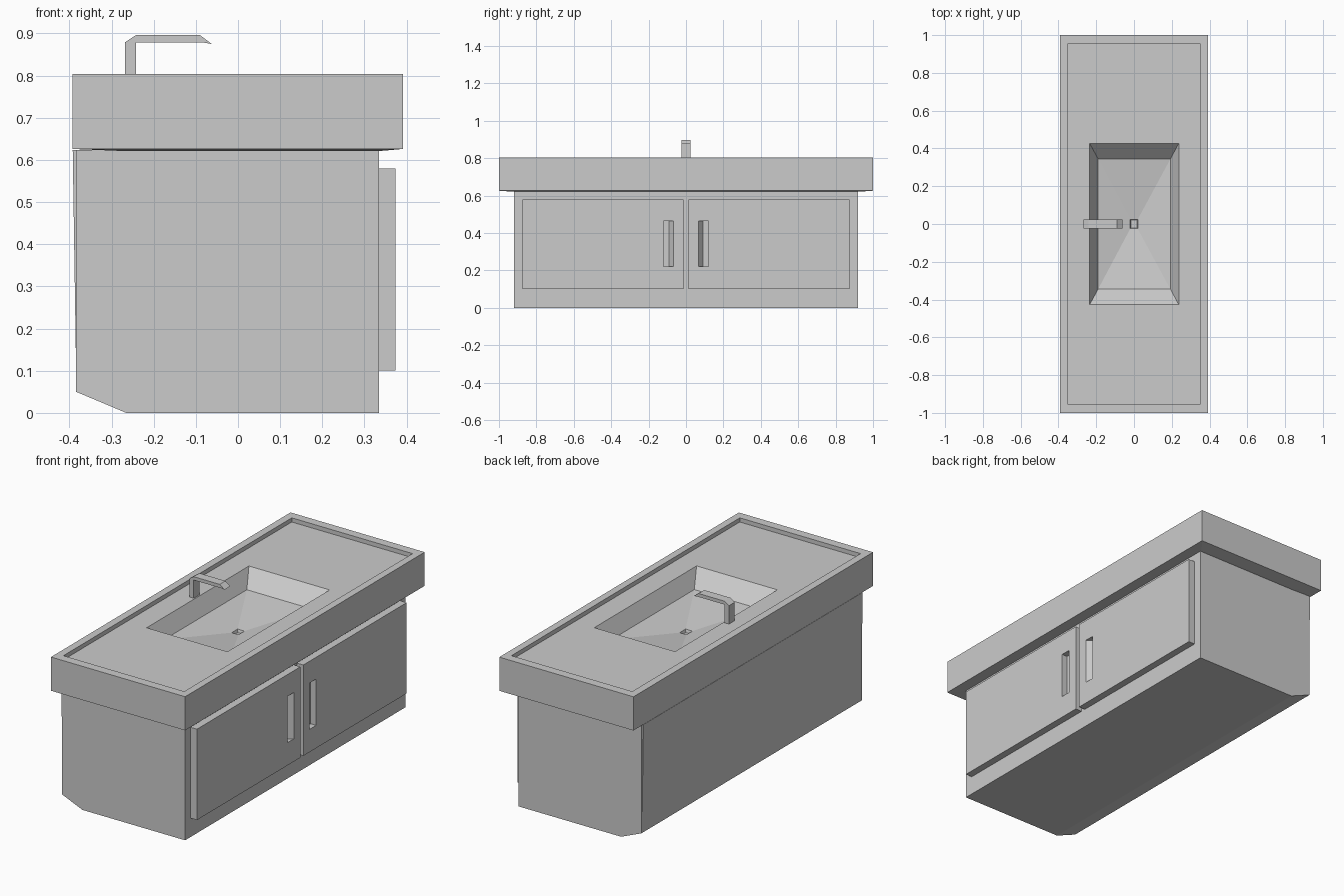
import bpy, bmesh

if "Cube" in bpy.data.objects:
    bpy.data.objects.remove(bpy.data.objects["Cube"])


def finish(name, bm):
    bmesh.ops.recalc_face_normals(bm, faces=bm.faces)
    mesh = bpy.data.meshes.new(name)
    bm.to_mesh(mesh)
    bm.free()
    obj = bpy.data.objects.new(name, mesh)
    bpy.context.collection.objects.link(obj)
    return obj


def skin(name, loops):
    """Bridge successive closed loops of points and cap both ends."""
    bm = bmesh.new()
    rows = [[bm.verts.new(p) for p in loop] for loop in loops]
    for a, b in zip(rows, rows[1:]):
        n = len(a)
        for i in range(n):
            j = (i + 1) % n
            bm.faces.new((a[i], a[j], b[j], b[i]))
    bm.faces.new(rows[0])
    bm.faces.new(rows[-1])
    return finish(name, bm)


def rect(x0, x1, y, z):
    return [(x0, -y, z), (x1, -y, z), (x1, y, z), (x0, y, z)]


def extrude_y(name, profile, y0, y1):
    return skin(name, [[(x, y, z) for x, z in profile] for y in (y0, y1)])


def extrude_z(name, outline, z0, z1):
    return skin(name, [[(x, y, z) for x, y in outline] for z in (z0, z1)])


# Countertop with raised rim, sunken deck, basin and drain
skin("countertop_basin", [
    rect(-0.27, 0.335, 0.93, 0.621),
    rect(-0.393, 0.391, 1.0, 0.626),
    rect(-0.393, 0.391, 1.0, 0.804),
    rect(-0.353, 0.353, 0.953, 0.804),
    rect(-0.353, 0.353, 0.953, 0.782),
    rect(-0.235, 0.237, 0.427, 0.782),
    rect(-0.19, 0.193, 0.345, 0.70),
    rect(-0.02, 0.02, 0.025, 0.66),
    rect(-0.015, 0.015, 0.02, 0.645),
])

# Cabinet body with chamfered lower back edge
extrude_y("cabinet", [(-0.384, 0.05), (-0.265, 0), (0.335, 0),
                      (0.335, 0.624), (-0.384, 0.624)], -0.92, 0.92)

# Thin leaning back panel
extrude_y("back_panel", [(-0.380, 0.1), (-0.380, 0.624), (-0.392, 0.624),
                         (-0.384, 0.1)], -0.915, 0.915)

# Doors with recessed finger pulls
for side, label in ((-1, "left"), (1, "right")):
    door = extrude_z(label + "_door", [(0.33, side * 0.0125), (0.373, side * 0.0125),
                                       (0.373, side * 0.875), (0.33, side * 0.875)], 0.10, 0.58)
    cutter = extrude_z("pull_cutter", [(0.383, side * 0.058), (0.340, side * 0.092),
                                       (0.340, side * 0.12), (0.383, side * 0.12)], 0.22, 0.465)
    cutter.hide_render = True
    mod = door.modifiers.new("pull", 'BOOLEAN')
    mod.operation = 'DIFFERENCE'
    mod.solver = 'EXACT'
    mod.object = cutter
    bpy.context.view_layer.objects.active = door
    bpy.ops.object.modifier_apply(modifier=mod.name)
    bpy.data.objects.remove(cutter)

# Faucet with slanted spout tip
extrude_y("faucet", [(-0.268, 0.78), (-0.268, 0.879), (-0.242, 0.896), (-0.09, 0.896),
                     (-0.062, 0.875), (-0.08, 0.878), (-0.242, 0.878), (-0.242, 0.78)],
          -0.024, 0.024)
